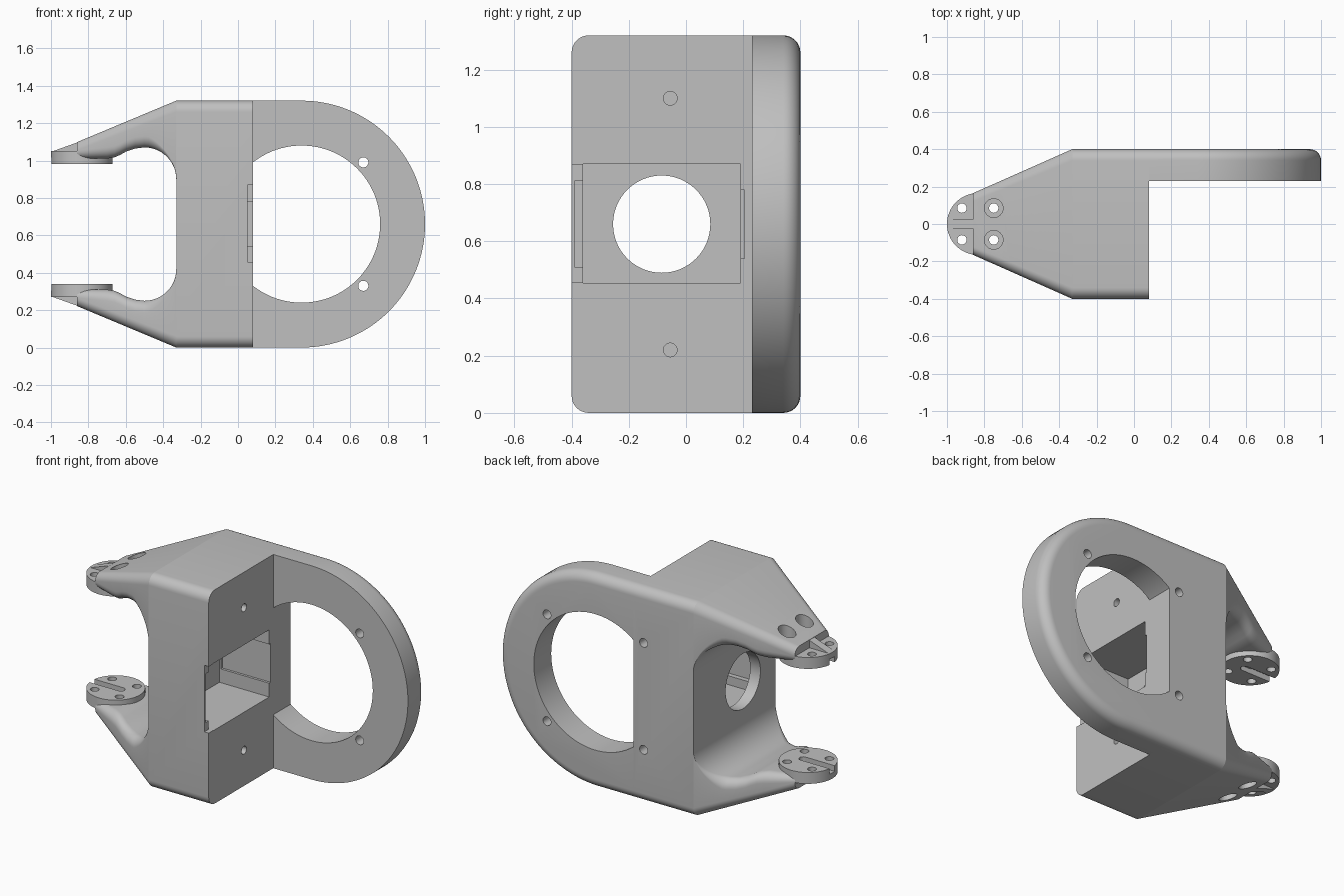
import bpy, bmesh
from math import sin, cos, pi, radians
from mathutils import Vector, Matrix

if "Cube" in bpy.data.objects:
    bpy.data.objects.remove(bpy.data.objects["Cube"], do_unlink=True)

HEIGHT = 1.32
MID = HEIGHT / 2
BACK = 0.4          # y of the back face
SHOULDER = -0.33    # x where the arms begin
FACE = 0.08         # x of the block's right face
FILLET = 0.06

grey = bpy.data.materials.new("plain_grey")
grey.use_nodes = True
grey.diffuse_color = (0.53, 0.53, 0.53, 1)
grey.node_tree.nodes["Principled BSDF"].inputs["Base Color"].default_value = grey.diffuse_color


def loft(name, rings):
    """Closed solid skinned through rings of equal length."""
    bm = bmesh.new()
    rows = [[bm.verts.new(p) for p in ring] for ring in rings]
    for a, b in zip(rows, rows[1:]):
        for i in range(len(a)):
            j = (i + 1) % len(a)
            bm.faces.new((a[i], a[j], b[j], b[i]))
    bm.faces.new(rows[0])
    bm.faces.new(rows[-1])
    bmesh.ops.recalc_face_normals(bm, faces=bm.faces)
    mesh = bpy.data.meshes.new(name)
    bm.to_mesh(mesh)
    bm.free()
    mesh.materials.append(grey)
    ob = bpy.data.objects.new(name, mesh)
    bpy.context.scene.collection.objects.link(ob)
    return ob


def box(x, y, z):
    return loft("cutter", [[(u, y[0], z[0]), (u, y[1], z[0]), (u, y[1], z[1]), (u, y[0], z[1])] for u in x])


def cylinder(name, axis, span, a, b, r, n=32):
    """Cylinder along an axis; a and b locate it on the other two axes in order."""
    def place(t, k):
        p = [a + r * cos(2 * pi * k / n), b + r * sin(2 * pi * k / n)]
        p.insert("xyz".index(axis), t)
        return p
    return loft(name, [[place(t, k) for k in range(n)] for t in span])


def section(x, w, lo, hi, r_lo, r_hi, n=8):
    """Rounded rectangle across the x axis."""
    pts = []
    corners = ((1, hi - r_hi, r_hi), (-1, hi - r_hi, r_hi), (-1, lo + r_lo, r_lo), (1, lo + r_lo, r_lo))
    for q, (side, cz, r) in enumerate(corners):
        for k in range(n + 1):
            t = (q + k / n) * pi / 2
            pts.append((x, side * (w - r) + r * cos(t), cz + r * sin(t)))
    return pts


def finish(ob, cutters=()):
    """Cut, bake and smooth a part."""
    for c in cutters:
        c.hide_render = True
        mod = ob.modifiers.new("cut", "BOOLEAN")
        mod.object, mod.operation, mod.solver = c, "DIFFERENCE", "EXACT"
    bpy.context.view_layer.update()
    graph = bpy.context.evaluated_depsgraph_get()
    mesh = bpy.data.meshes.new_from_object(ob.evaluated_get(graph))
    ob.modifiers.clear()
    ob.data = mesh
    mesh.shade_smooth()
    mesh.set_sharp_from_angle(angle=radians(30))
    return ob


def mirror_down(ob, name):
    """Copy of an upper part reflected about mid height."""
    mesh = ob.data.copy()
    mesh.transform(Matrix.Translation((0, 0, HEIGHT)) @ Matrix.Diagonal((1, 1, -1, 1)))
    mesh.flip_normals()
    low = bpy.data.objects.new(name, mesh)
    bpy.context.scene.collection.objects.link(low)


def discard(cutters):
    for c in cutters:
        bpy.data.objects.remove(c, do_unlink=True)


# Screw holes shared by block and ring plate
HOLE = 0.33
back_holes = [cylinder("cutter", "y", (0.2, 0.5), MID - HOLE + FACE - 0.08 - 0.32 + sx, MID + sz, 0.027)
              for sx in (0, 2 * HOLE) for sz in (-HOLE, HOLE)]

# Block with motor pocket, side grooves, front notch and round passage
block = loft("block", [section(x, BACK, 0, HEIGHT, FILLET, FILLET) for x in (SHOULDER, FACE)])
pocket = [
    box((-0.26, 0.2), (-0.36, 0.19), (0.455, 0.87)),
    box((-0.25, 0.2), (-0.39, -0.3), (0.51, 0.81)),
    box((-0.25, 0.2), (0.1, 0.205), (0.54, 0.78)),
    box((0.05, 0.2), (-0.5, -0.3), (0.457, 0.868)),
    cylinder("cutter", "x", (-0.5, 0), -0.085, MID, 0.17, 64),
] + [cylinder("cutter", "x", (-0.05, 0.2), -0.055, MID + s, 0.024) for s in (-0.44, 0.44)]
finish(block, pocket + back_holes[:2])
discard(pocket)

# Ring plate: half-round outline with a rounded back edge
def plate_outline(y, inset):
    r = MID - inset
    arc = [(0.34 + r * cos(t), y, MID + r * sin(t))
           for t in (-pi / 2 + pi * k / 64 for k in range(65))]
    return [(FACE, y, inset)] + arc + [(FACE, y, HEIGHT - inset)]

levels = [(0.23, 0)] + [(BACK - FILLET * (1 - sin(t)), FILLET * (1 - cos(t)))
                        for t in (pi / 2 * k / 8 for k in range(9))]
plate = loft("ring_plate", [plate_outline(y, i) for y, i in levels])
bore = cylinder("cutter", "y", (0.1, 0.5), 0.34, MID, 0.42, 96)
finish(plate, [bore] + back_holes[2:])
discard([bore] + back_holes)

# Arm: tapering sections whose underside follows the fork opening
def arm_section(x, under):
    d = SHOULDER - x
    top = HEIGHT - 0.418 * d
    r_lo = max(0.004, min(FILLET, 0.4 * d, (top - under) / 2 - 0.005))
    return section(x, BACK - 0.443 * d, under, top, r_lo, FILLET - 0.03 * d)

under = [(-0.86, 1.01), (-0.7, 1.01), (-0.66, 1.017), (-0.63, 1.03), (-0.6, 1.047), (-0.55, 1.064)]
under += [(-0.5 + 0.17 * cos(t), 0.9 + 0.17 * sin(t)) for t in (pi / 2 * (1 - k / 12) for k in range(13))]
arm = loft("upper_arm", [arm_section(x, z) for x, z in under])

# Mounting pad at the arm tip, with screw holes and a slot
pad = cylinder("upper_pad", "z", (0.98, 1.05), -0.835, 0, 0.165, 64)
screws = [cylinder("cutter", "z", (0.9, 1.3), x, y, 0.025) for x in (-0.92, -0.75) for y in (-0.085, 0.085)]
sinks = [cylinder("cutter", "z", (1.045, 1.3), -0.75, y, 0.05) for y in (-0.085, 0.085)]
slot = [box((-1.1, -0.8), (-0.024, 0.024), (0.9, 1.015)),
        cylinder("cutter", "z", (0.9, 1.0149), -0.8, 0, 0.0239)]
finish(arm, screws[2:] + sinks)
finish(pad, screws + sinks + slot)
discard(screws + sinks + slot)

# Rib running down to the tip
rib = loft("upper_rib", [[(-0.99, y, 1.03), (-0.85, y, 1.03), (-0.85, y, 1.1), (-0.99, y, 1.05)]
                         for y in (-0.025, 0.025)])
finish(rib)

for part, name in ((arm, "lower_arm"), (pad, "lower_pad"), (rib, "lower_rib")):
    mirror_down(part, name)
